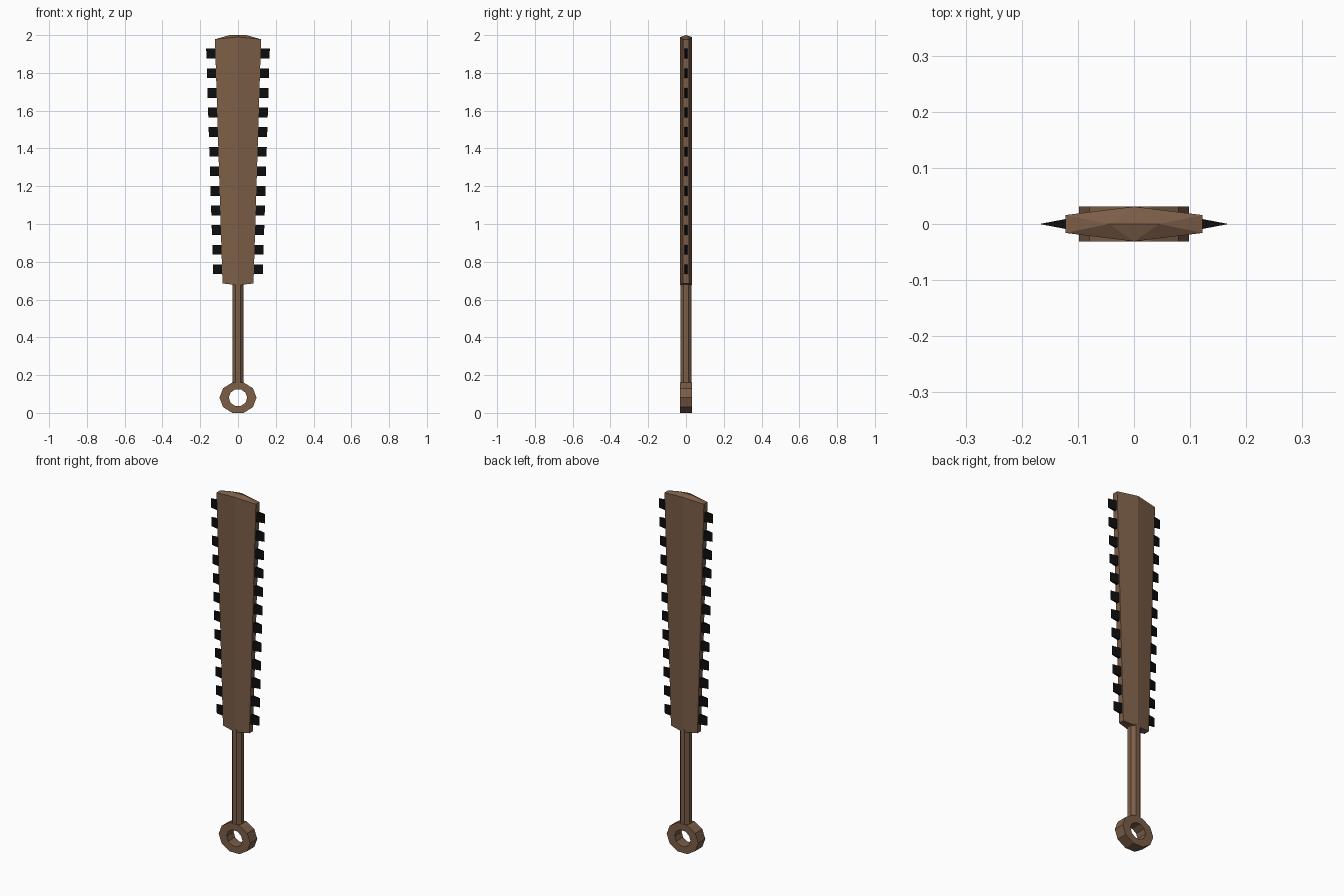
import bpy, bmesh, math

if "Cube" in bpy.data.objects:
    bpy.data.objects.remove(bpy.data.objects["Cube"])

def material(name, rgb):
    m = bpy.data.materials.new(name)
    m.diffuse_color = (*rgb, 1)
    m.use_nodes = True
    m.node_tree.nodes["Principled BSDF"].inputs["Base Color"].default_value = m.diffuse_color
    return m

wood = material("brown wood", (0.20, 0.112, 0.064))
obsidian = material("black obsidian", (0.004, 0.004, 0.004))

def build(name, verts, faces, mat):
    """Flat-shaded mesh object with outward normals."""
    me = bpy.data.meshes.new(name)
    bm = bmesh.new()
    vs = [bm.verts.new(v) for v in verts]
    for f in faces:
        bm.faces.new([vs[i] for i in f])
    bmesh.ops.recalc_face_normals(bm, faces=bm.faces)
    bm.to_mesh(me)
    bm.free()
    me.materials.append(mat)
    ob = bpy.data.objects.new(name, me)
    bpy.context.collection.objects.link(ob)
    return ob

Z0, Z1 = 0.685, 1.978      # blade shoulder heights
W0, W1 = 0.082, 0.122      # blade half widths at those heights

def half_width(z):
    return W0 + (W1 - W0) * (z - Z0) / (Z1 - Z0)

# blade: tapered hexagonal section with a low roof ridge on the tip
def section(w, z_edge, z_mid):
    e, m = 0.016, 0.031
    return [(-w, -e, z_edge), (0, -m, z_mid), (w, -e, z_edge),
            (w, e, z_edge), (0, m, z_mid), (-w, e, z_edge)]

verts = section(W0, Z0, 0.676) + section(W1, Z1, 1.990)
verts += [(-0.045, 0, 2.0), (0.045, 0, 2.0)]
faces = [(i, (i + 1) % 6, (i + 1) % 6 + 6, i + 6) for i in range(6)]
faces += [(0, 1, 4, 5), (1, 2, 3, 4)]
faces += [(6, 7, 12), (7, 13, 12), (7, 8, 13), (8, 9, 13),
          (9, 10, 13), (10, 12, 13), (10, 11, 12), (11, 6, 12)]
build("blade", verts, faces, wood)

# handle: octagonal shaft
r = 0.03 / math.cos(math.pi / 8)
ring = [(r * math.cos(a), r * math.sin(a)) for a in
        (math.pi / 8 + i * math.pi / 4 for i in range(8))]
verts = [(x, y, z) for z in (0.15, 0.69) for x, y in ring]
faces = [(i, (i + 1) % 8, (i + 1) % 8 + 8, i + 8) for i in range(8)]
faces += [tuple(range(8)), tuple(range(8, 16))]
build("handle", verts, faces, wood)

# pommel ring: ten-sided flat ring with a hole through y
N, ZC = 10, 0.087
verts = []
for rx, rz in ((0.098, 0.0845), (0.049, 0.046)):
    for y in (-0.031, 0.031):
        verts += [(rx * math.cos(2 * math.pi * i / N), y,
                   ZC + rz * math.sin(2 * math.pi * i / N)) for i in range(N)]
faces = []
for a, b in ((0, N), (N, 3 * N), (3 * N, 2 * N), (2 * N, 0)):
    faces += [(a + i, a + (i + 1) % N, b + (i + 1) % N, b + i) for i in range(N)]
pommel = build("pommel_ring", verts, faces, wood)
low = min(v.co.z for v in pommel.data.vertices)
for v in pommel.data.vertices:      # rest the ring on the ground
    v.co.z -= low

# teeth: sharp wedges down both edges of the blade
verts, faces = [], []
for side in (-1, 1):
    for i in range(12):
        zc = 0.760 + i * (1.902 - 0.760) / 11
        b = len(verts)
        for z in (zc - 0.026, zc + 0.026):
            w = half_width(z)
            verts += [(side * (w - 0.005), -0.010, z), (side * (w - 0.005), 0.010, z),
                      (side * (w + 0.048), 0, z)]
        faces += [tuple(b + k for k in f) for f in
                  ((0, 1, 2), (3, 4, 5), (0, 1, 4, 3), (1, 2, 5, 4), (2, 0, 3, 5))]
build("edge_teeth", verts, faces, obsidian)
